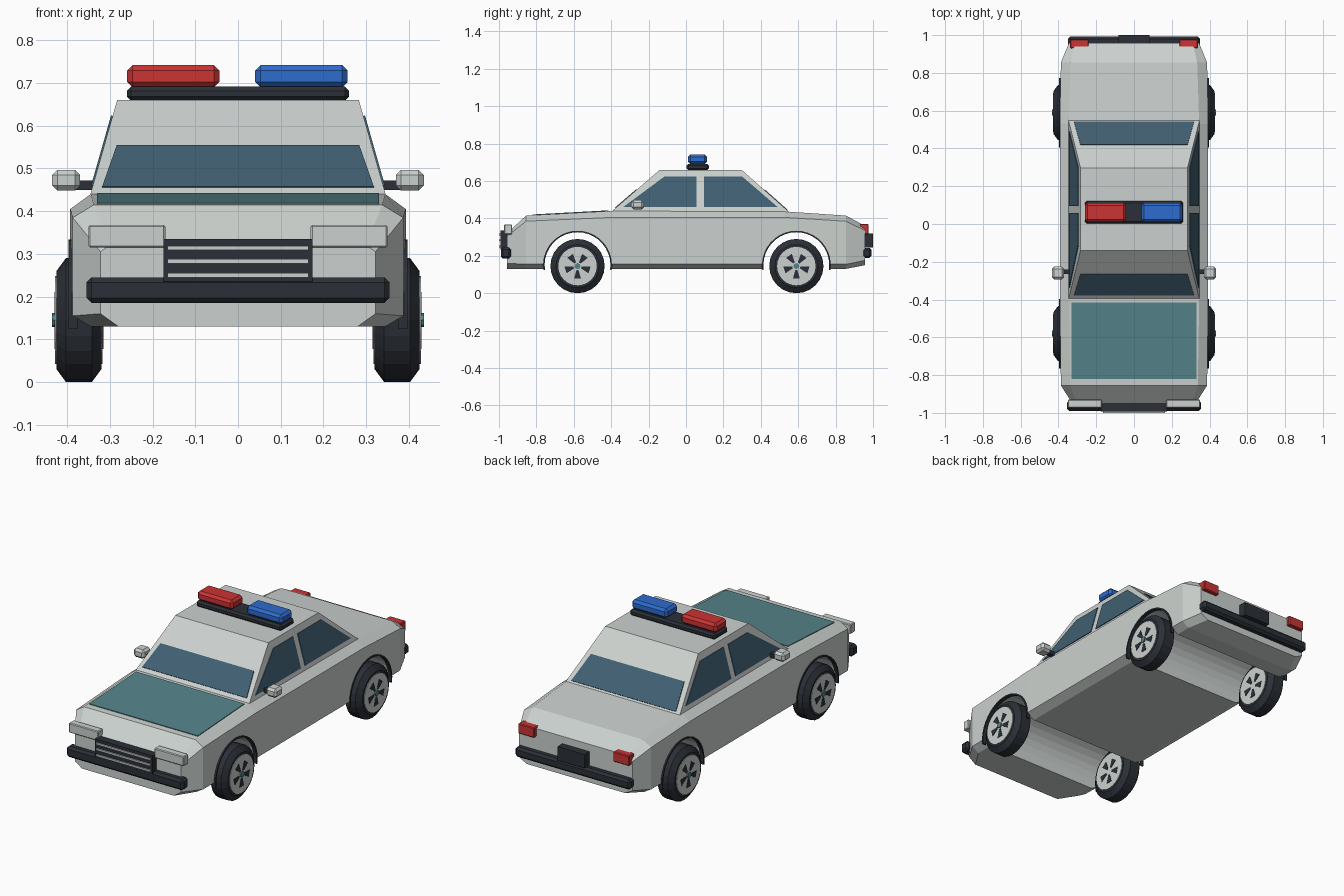
import bpy, bmesh
from math import sin, cos, pi, radians
from mathutils import Vector

if "Cube" in bpy.data.objects:
    bpy.data.objects.remove(bpy.data.objects["Cube"], do_unlink=True)


def material(name, r, g, b):
    m = bpy.data.materials.new(name)
    m.use_nodes = True
    m.diffuse_color = (r, g, b, 1)
    shader = next(n for n in m.node_tree.nodes if n.type == 'BSDF_PRINCIPLED')
    shader.inputs["Base Color"].default_value = (r, g, b, 1)
    return m


PAINT = material("pale grey paint", .60, .64, .62)
TEAL = material("teal paint", .09, .23, .255)
GLASS = material("blue grey glass", .052, .115, .165)
DARK = material("dark rubber", .024, .029, .038)
RED = material("red lamp", .60, .033, .033)
BLUE = material("blue lamp", .027, .15, .62)


def loft(name, rings, mat, bevel=0):
    """Skin a row of equal closed rings and cap both ends."""
    bm = bmesh.new()
    rows = [[bm.verts.new(p) for p in ring] for ring in rings]
    n = len(rows[0])
    for a, b in zip(rows, rows[1:]):
        for i in range(n):
            j = (i + 1) % n
            bm.faces.new((a[i], a[j], b[j], b[i]))
    bm.faces.new(rows[0])
    bm.faces.new(rows[-1])
    bmesh.ops.recalc_face_normals(bm, faces=bm.faces)
    me = bpy.data.meshes.new(name)
    bm.to_mesh(me)
    bm.free()
    me.materials.append(mat)
    ob = bpy.data.objects.new(name, me)
    bpy.context.collection.objects.link(ob)
    if bevel:
        mod = ob.modifiers.new("chamfer", 'BEVEL')
        mod.width = bevel
        mod.segments = 1
    return ob


def box(name, x, y, z, mat, bevel=0):
    ring = [(x[0], y[0]), (x[1], y[0]), (x[1], y[1]), (x[0], y[1])]
    return loft(name, [[(a, b, h) for a, b in ring] for h in z], mat, bevel)


def plate(name, points, mat, half=.004):
    p = [Vector(q) for q in points]
    n = (p[1] - p[0]).cross(p[2] - p[0]).normalized() * half
    return loft(name, [[q - n for q in p], [q + n for q in p]], mat)


def lathe(name, profile, y, z, mat, steps=24):
    """Spin (x, radius) pairs about a sideways axis."""
    turn = [2 * pi * i / steps for i in range(steps)]
    return loft(name, [[(x, y + r * cos(t), z + r * sin(t)) for t in turn]
                       for x, r in profile], mat)


# Body: y, bottom half width, bottom z, side half width, sill z, shoulder z, top half width, top z
stations = [
    (-.957, .28, .13, .322, .16, .305, .30, .32),
    (-.855, .345, .13, .387, .155, .385, .338, .415),
    (-.40, .345, .13, .393, .155, .405, .345, .44),
    (.53, .345, .13, .393, .155, .405, .345, .437),
    (.855, .345, .13, .387, .155, .385, .335, .415),
    (.957, .30, .15, .345, .175, .335, .31, .36),
]
rings = []
for y, bx, bz, sx, sill, shoulder, tx, tz in stations:
    half = [(bx, bz), (sx, sill), (sx, shoulder), (tx, tz)]
    rings.append([(x, y, z) for x, z in half] + [(-x, y, z) for x, z in reversed(half)])
body = loft("body", rings, PAINT)

# Wheel tunnels cut right through the body
AXLES = {"front": -.58, "rear": .59}
for end, y in AXLES.items():
    cutter = lathe("tunnel_cutter", [(-1, .178), (1, .178)], y, .15, PAINT, 32)
    cutter.hide_render = True
    mod = body.modifiers.new("tunnel", 'BOOLEAN')
    mod.operation = 'DIFFERENCE'
    mod.solver = 'EXACT'
    mod.object = cutter
    bpy.context.view_layer.objects.active = body
    bpy.ops.object.modifier_apply(modifier=mod.name)
    bpy.data.objects.remove(cutter, do_unlink=True)

# Cabin: a tapered block
LOW, HIGH = .435, .66
BASE = (.347, -.40, .55)
ROOF = (.283, -.14, .297)


def cabin_at(z):
    t = (z - LOW) / (HIGH - LOW)
    return [a + (b - a) * t for a, b in zip(BASE, ROOF)]


def cabin_ring(z):
    x, front, back = cabin_at(z)
    return [(-x, front, z), (x, front, z), (x, back, z), (-x, back, z)]


loft("cabin", [cabin_ring(LOW), cabin_ring(HIGH)], PAINT)

# Windscreen and rear window
for name, k, z0, z1 in (("windscreen", 1, .455, .552), ("rear_window", 2, .443, .552)):
    lo, hi = cabin_at(z0)[k], cabin_at(z1)[k]
    plate(name, [(-.318, lo, z0), (.318, lo, z0), (.284, hi, z1), (-.284, hi, z1)], GLASS)

# Bonnet panel
plate("bonnet_panel", [(-.33, -.82, .417), (.33, -.82, .417),
                       (.33, -.415, .439), (-.33, -.415, .439)], TEAL)

# Parts found on both sides
for side, s in (("left", 1), ("right", -1)):
    # Side windows
    lo, hi = cabin_at(.46)[0] * s, cabin_at(.623)[0] * s
    for name, a, b, c, d in (("front", -.335, .057, .057, -.115), ("rear", .095, .49, .30, .095)):
        plate(f"{side}_{name}_side_window",
              [(lo, a, .46), (lo, b, .46), (hi, c, .623), (hi, d, .623)], GLASS)

    # Door mirror
    box(f"{side}_mirror_arm", (s * .32, s * .38), (-.265, -.24), (.45, .472), DARK)
    box(f"{side}_mirror", (s * .37, s * .435), (-.293, -.225), (.448, .497), PAINT, .012)

    # Headlamp and tail lamp
    box(f"{side}_headlamp", (s * .17, s * .35), (-.972, -.93), (.315, .368), PAINT, .004)
    box(f"{side}_tail_lamp", (s * .24, s * .338), (.93, .977), (.315, .37), RED, .004)

    for end, y in AXLES.items():
        name = f"{side}_{end}"
        # Tyre, rim and hub
        lathe(name + "_tyre", [(s * .32, .115), (s * .342, .145), (s * .403, .145),
                               (s * .425, .115)], y, .145, DARK)
        lathe(name + "_rim", [(s * .317, .103), (s * .428, .103)], y, .145, PAINT)
        lathe(name + "_hub", [(s * .36, .016), (s * .435, .016)], y, .145, TEAL, 8)
        # Five dark openings on each face of the rim
        for x in (.317, .428):
            for i in range(5):
                t = radians(72 * i - 90)
                shape = [(.022, -.25), (.07, -.27), (.07, .27), (.022, .25)]
                plate(f"{name}_rim_opening", [(s * x, y + r * cos(t + a), .145 + r * sin(t + a))
                                              for r, a in shape], DARK, .002)
        # Thin arch lip
        arc = [radians(-8 + 196 * i / 20) for i in range(21)]
        corners = [(.376, .176), (.397, .176), (.397, .184), (.376, .184)]
        loft(name + "_arch_lip", [[(s * x, y + r * cos(t), .15 + r * sin(t)) for x, r in corners]
                                  for t in arc], DARK)

# Bumpers
box("front_bumper", (-.355, .355), (-.99, -.935), (.185, .245), DARK, .012)
box("rear_bumper", (-.35, .35), (.94, .992), (.188, .243), DARK, .012)

# Grille with pale bars, and the rear plate
box("grille", (-.175, .175), (-.993, -.95), (.235, .335), DARK)
for z in (.25, .283, .314):
    box("grille_bar", (-.165, .165), (-1, -.99), (z - .005, z + .005), PAINT)
box("rear_plate", (-.082, .082), (.95, 1), (.245, .32), DARK)

# Roof light bar
box("light_bar_base", (-.26, .26), (.003, .122), (.658, .692), DARK, .01)
box("red_beacon", (-.26, -.043), (.01, .112), (.69, .742), RED, .013)
box("blue_beacon", (.04, .257), (.01, .112), (.69, .742), BLUE, .013)
